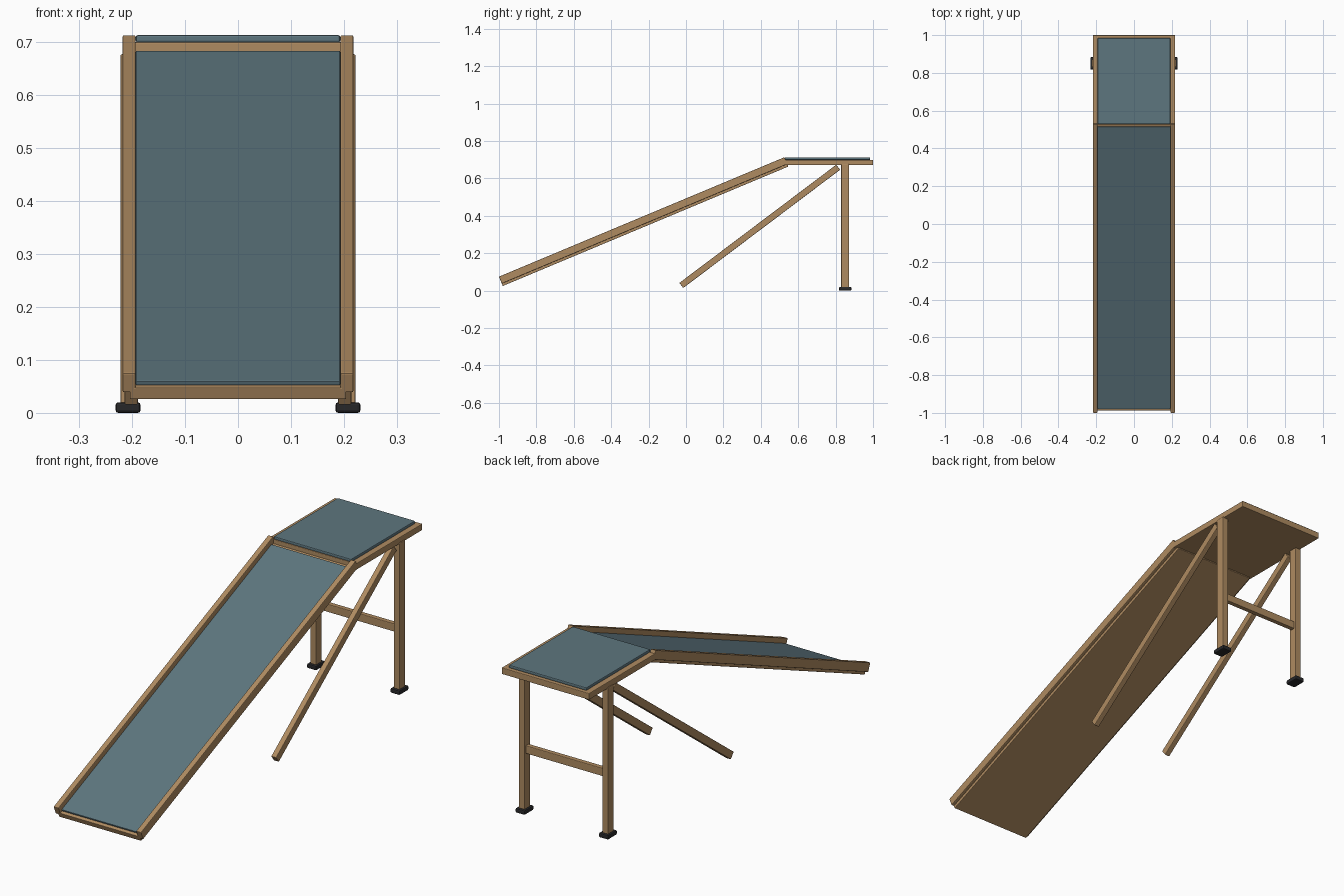
import bpy, math
from mathutils import Vector, Matrix

if "Cube" in bpy.data.objects:
    bpy.data.objects.remove(bpy.data.objects["Cube"])


def material(name, color):
    m = bpy.data.materials.new(name)
    m.diffuse_color = (*color, 1)
    m.use_nodes = True
    m.node_tree.nodes["Principled BSDF"].inputs["Base Color"].default_value = m.diffuse_color
    return m


wood = material("wood", (0.43, 0.26, 0.12))
carpet = material("carpet", (0.11, 0.18, 0.21))
rubber = material("rubber", (0.02, 0.02, 0.022))


def box(name, lo, hi, mat, bevel=0.003, frame=None):
    """Box from its two corners, optionally placed in a tilted frame."""
    lo, hi = Vector(lo), Vector(hi)
    bpy.ops.mesh.primitive_cube_add(size=1)
    ob = bpy.context.object
    ob.name = name
    size = hi - lo
    ob.data.transform(Matrix.Translation((lo + hi) / 2) @ Matrix.Diagonal((*size, 1)))
    if frame:
        ob.matrix_world = frame
    ob.data.materials.append(mat)
    mod = ob.modifiers.new("bevel", 'BEVEL')
    mod.width, mod.segments = bevel, 2
    return ob


def tilted(y, z, degrees):
    return Matrix.Translation((0, y, z)) @ Matrix.Rotation(math.radians(degrees), 4, 'X')


# Sloping ramp: local y runs up the slope, local z is its normal
slope = tilted(-0.985, 0.038, 22.7)
L = 1.655
box("ramp_board", (-0.204, 0, -0.014), (0.204, L, 0.010), wood, 0.002, slope)
box("ramp_carpet", (-0.193, 0.014, 0.009), (0.193, L - 0.024, 0.018), carpet, 0.002, slope)

# Level platform with its mat
box("platform", (-0.218, 0.527, 0.671), (0.218, 1.0, 0.700), wood)
box("platform_mat", (-0.193, 0.529, 0.699), (0.193, 0.984, 0.713), carpet, 0.004)

# Paired parts on both sides
strut_frame = tilted(-0.025, 0.028, 37)
for s, side in ((-1, "left"), (1, "right")):
    def pair(name, x0, x1, a, b, mat, bevel=0.003, frame=None):
        xs = sorted((s * x0, s * x1))
        box(f"{side}_{name}", (xs[0], *a), (xs[1], *b), mat, bevel, frame)

    pair("ramp_rail", 0.193, 0.218, (0, 0), (L, 0.040), wood, 0.003, slope)
    pair("leg", 0.193, 0.222, (0.830, 0.015), (0.872, 0.677), wood)
    pair("foot", 0.184, 0.231, (0.818, 0.0), (0.884, 0.020), rubber, 0.005)
    pair("strut", 0.189, 0.214, (0, -0.017), (1.05, 0.017), wood, 0.003, strut_frame)

# Bar joining the legs
box("leg_crossbar", (-0.195, 0.840, 0.267), (0.195, 0.862, 0.303), wood)
